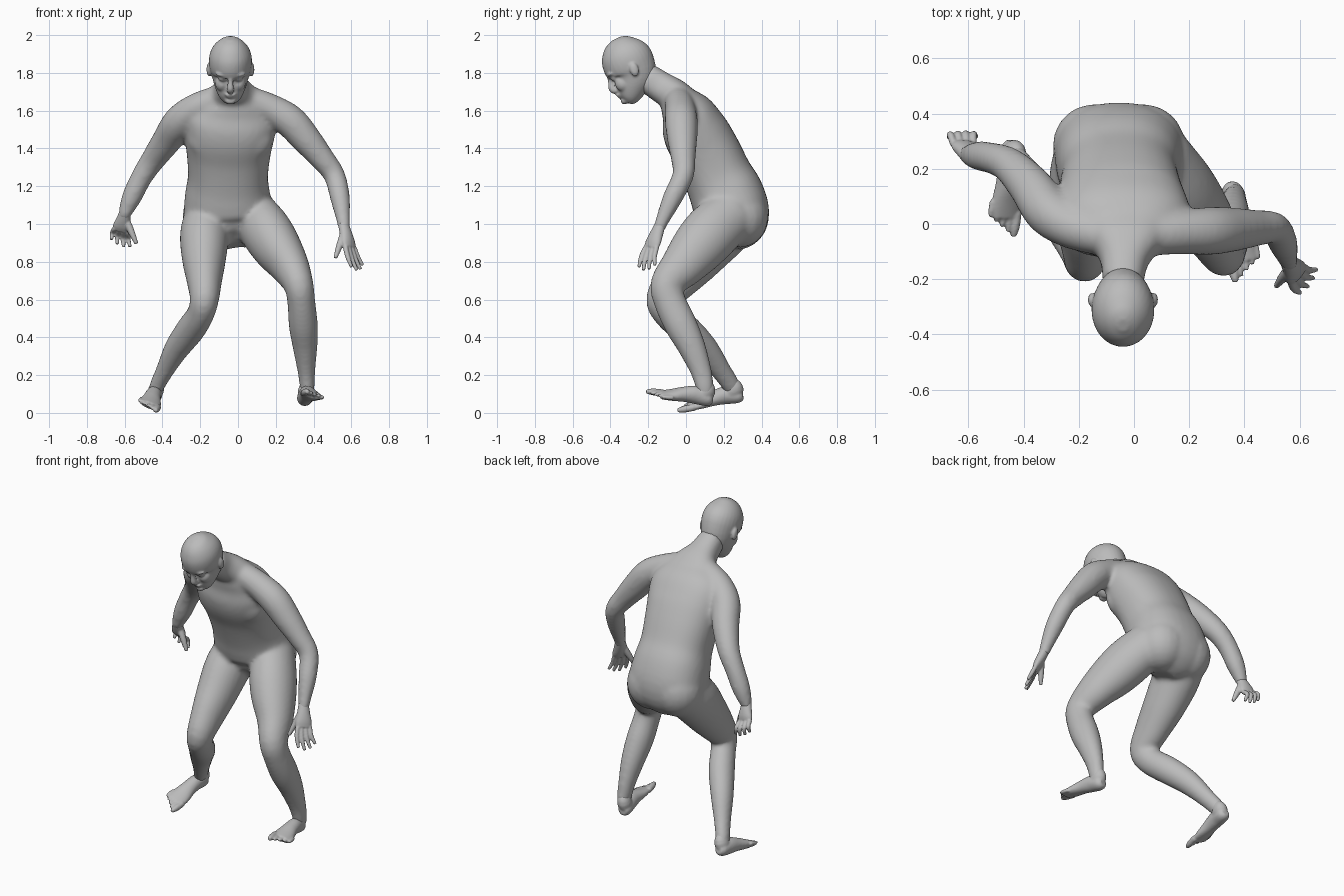
import bpy
import bmesh
import math
from mathutils import Matrix, Vector

cube = bpy.data.objects.get("Cube")
if cube:
    bpy.data.objects.remove(cube, do_unlink=True)

grey = bpy.data.materials.new("skin_grey")
grey.use_nodes = True
tone = (0.5, 0.5, 0.5, 1)
grey.diffuse_color = tone
grey.node_tree.nodes["Principled BSDF"].inputs["Base Color"].default_value = tone

X_AXIS = Vector((1, 0, 0))
IDENTITY = Matrix.Identity(4)


def spline(points, steps):
    """Catmull-Rom curve through points that hold position and two radii."""
    pts = [Vector(p) for p in points]
    pts = [pts[0] * 2 - pts[1]] + pts + [pts[-1] * 2 - pts[-2]]
    out = []
    for a, b, c, d in zip(pts, pts[1:], pts[2:], pts[3:]):
        for k in range(steps):
            t = k / steps
            out.append(b + (c - a) * (t / 2)
                       + (a * 2 - b * 5 + c * 4 - d) * (t * t / 2)
                       + (b * 3 - a - c * 3 + d) * (t ** 3 / 2))
    out.append(pts[-2])
    return out


def tube(bm, points, side=X_AXIS, power=2, steps=4, sides=24, matrix=IDENTITY):
    """Loft closed oval rings along a path; side is the direction of the first radius."""
    path = spline([p if len(p) > 4 else (*p, p[-1]) for p in points], steps)
    spots = [Vector(p[:3]) for p in path]
    rings = []
    for i, p in enumerate(path):
        along = (spots[min(i + 1, len(spots) - 1)] - spots[max(i - 1, 0)]).normalized()
        u = (side - along * side.dot(along)).normalized()
        v = along.cross(u)
        ring = []
        for k in range(sides):
            angle = math.tau * k / sides
            c, s = math.cos(angle), math.sin(angle)
            c = math.copysign(abs(c) ** (2 / power), c)
            s = math.copysign(abs(s) ** (2 / power), s)
            ring.append(bm.verts.new(matrix @ (spots[i] + u * p[3] * c + v * p[4] * s)))
        rings.append(ring)
    for low, high in zip(rings, rings[1:]):
        for k in range(sides):
            n = (k + 1) % sides
            bm.faces.new((low[k], low[n], high[n], high[k]))
    bm.faces.new(rings[0][::-1])
    bm.faces.new(rings[-1])


def blob(bm, centre, radii, tilt=0, matrix=IDENTITY):
    """Ellipsoid tilted about x."""
    place = (matrix @ Matrix.Translation(centre) @ Matrix.Rotation(math.radians(tilt), 4, "X")
             @ Matrix.Diagonal((*radii, 1)))
    bmesh.ops.create_uvsphere(bm, u_segments=20, v_segments=12, radius=1, matrix=place)


def finish(bm, name, voxel, rounds):
    """Fuse the overlapping volumes into one skin and soften it."""
    bmesh.ops.recalc_face_normals(bm, faces=bm.faces)
    mesh = bpy.data.meshes.new(name)
    bm.to_mesh(mesh)
    bm.free()
    mesh.materials.append(grey)
    obj = bpy.data.objects.new(name, mesh)
    bpy.context.collection.objects.link(obj)
    fuse = obj.modifiers.new("fuse", "REMESH")
    fuse.mode = "VOXEL"
    fuse.voxel_size = voxel
    fuse.use_smooth_shade = True
    soften = obj.modifiers.new("soften", "SMOOTH")
    soften.factor = 0.5
    soften.iterations = rounds


# Trunk from crotch to neck
body = bmesh.new()
tube(body, [
    (-.035, .225, .885, .06, .07), (-.045, .24, .945, .165, .15), (-.052, .25, 1.04, .23, .192),
    (-.055, .217, 1.15, .226, .196), (-.053, .17, 1.25, .212, .182), (-.05, .115, 1.37, .222, .177),
    (-.045, .053, 1.48, .24, .174), (-.035, .008, 1.575, .24, .149), (-.03, -.035, 1.64, .19, .11),
    (-.03, -.07, 1.685, .135, .09), (-.035, -.135, 1.727, .088, .082), (-.04, -.215, 1.78, .074, .078),
], power=2.3, sides=32)

# Chest and buttock muscles, mirrored about the trunk
for way in (-1, 1):
    blob(body, (way * .09 - .04, -.015, 1.45), (.135, .076, .125), 10)
    blob(body, (way * .09 - .055, .285, 1.035), (.15, .15, .16))

# Arms, each from collar to wrist
tube(body, [
    (.06, -.04, 1.655, .075), (.17, -.03, 1.61, .08), (.275, -.025, 1.545, .087), (.36, -.02, 1.45, .08),
    (.443, -.015, 1.35, .066), (.51, -.015, 1.258, .057), (.54, -.07, 1.14, .053), (.557, -.125, 1.02, .037),
    (.563, -.143, .97, .032)])
tube(body, [
    (-.12, -.04, 1.655, .075), (-.225, -.01, 1.61, .08), (-.31, .045, 1.54, .087), (-.375, .135, 1.445, .079),
    (-.45, .212, 1.34, .065), (-.512, .238, 1.245, .057), (-.563, .247, 1.14, .053), (-.597, .25, 1.06, .037),
    (-.602, .255, 1.03, .032)])

# Legs, each from hip to ankle
tube(body, [
    (.08, .25, 1.06, .12, .14), (.15, .14, .96, .135, .152), (.21, .06, .87, .128, .143),
    (.275, -.02, .775, .103, .118), (.32, -.1, .68, .08, .09), (.335, -.085, .59, .074, .085),
    (.345, -.03, .47, .077, .087), (.355, .03, .35, .066, .074), (.362, .08, .22, .047, .057),
    (.367, .1, .13, .039, .047), (.366, .1, .075, .026, .03)])
tube(body, [
    (-.165, .255, 1.02, .125, .145), (-.178, .155, .93, .13, .15), (-.18, .05, .81, .116, .133),
    (-.178, -.05, .7, .094, .113), (-.178, -.125, .6, .077, .088), (-.2, -.09, .52, .072, .08),
    (-.252, 0, .44, .076, .082), (-.325, .1, .34, .066, .072), (-.387, .185, .225, .048, .055),
    (-.432, .245, .135, .039, .047), (-.443, .26, .085, .026, .03)])
finish(body, "body", .012, 12)

# Head, built upright and then bowed forward
bow = Matrix.Translation((-.04, -.29, 1.83)) @ Matrix.Rotation(math.radians(28), 4, "X")
head = bmesh.new()
tube(head, [
    (0, -.105, -.157, .028, .026), (0, -.085, -.138, .056, .054), (0, -.05, -.095, .081, .088),
    (0, -.01, -.04, .1, .122), (0, -.003, .02, .113, .137), (0, -.002, .075, .11, .13),
    (0, 0, .12, .09, .104), (0, .003, .155, .056, .064), (0, .004, .171, .02, .024),
], sides=32, matrix=bow)
tube(head, [(0, -.124, .015, .012), (0, -.134, -.02, .014), (0, -.143, -.055, .019),
            (0, -.128, -.074, .018)], matrix=bow)
blob(head, (0, -.121, -.097), (.032, .021, .008), 0, bow)
blob(head, (0, -.117, -.111), (.027, .021, .008), 0, bow)
blob(head, (0, -.113, -.14), (.03, .022, .02), 0, bow)
for way in (-1, 1):
    blob(head, (way * .04, -.108, .02), (.04, .026, .014), 0, bow)
    blob(head, (way * .04, -.103, -.01), (.026, .022, .016), 0, bow)
    blob(head, (way * .045, -.075, -.055), (.036, .046, .045), 0, bow)
    blob(head, (way * .113, .008, -.018), (.014, .024, .038), -12, bow)
finish(head, "head", .006, 6)


def hand(name, wrist, knuckle, tip, across, thumb, curl):
    """Palm, four fingers and a thumb; across runs from first to last finger."""
    wrist, knuckle, tip, across, thumb, curl = map(Vector, (wrist, knuckle, tip, across, thumb, curl))
    across.normalize()
    bm = bmesh.new()
    start = wrist - (knuckle - wrist) * 0.2
    tube(bm, [(*start, .029, .027), (*wrist.lerp(knuckle, .3), .039, .028),
              (*wrist.lerp(knuckle, .7), .048, .025), (*knuckle, .047, .017)], across)
    for i, reach in enumerate((.9, 1.05, 1, .82)):
        spread = i - 1.5
        root = knuckle + across * spread * .024
        end = root.lerp(tip + across * spread * .036, reach)
        inner = root.lerp(knuckle.lerp(wrist, .4), .5)
        tube(bm, [(*inner, .012), (*root, .0135), (*(root.lerp(end, .5) + curl), .0128), (*end, .009)],
             across, sides=12)
    base = wrist.lerp(knuckle, .25) - across * .015
    tube(bm, [(*base, .02), (*base.lerp(thumb, .5), .018), (*thumb, .01)], across, sides=12)
    finish(bm, name, .005, 2)


hand("left_hand", (.563, -.143, .98), (.592, -.185, .875), (.638, -.21, .76),
     (.6, .78, 0), (.515, -.225, .82), (-.004, -.006, 0))
hand("right_hand", (-.602, .252, 1.045), (-.618, .29, .965), (-.622, .318, .887),
     (-.95, 0, .3), (-.537, .25, .895), (-.004, .022, .008))


def foot(name, heel, ball, across, outward, ankle):
    """Sole lofted from heel to ball, an ankle and five toes; across runs from big to small toe."""
    heel, ball, ankle = Vector(heel), Vector(ball), Vector(ankle)
    across = Vector(across).normalized()
    ahead = ball - heel
    rise = Vector((0, 0, 1))
    bm = bmesh.new()
    shape = [(-.1, 0, .024, .024), (0, 0, .04, .04), (.25, .014, .043, .048), (.5, .012, .046, .04),
             (.75, .003, .056, .03), (1, -.003, .058, .019)]
    tube(bm, [(*(heel + ahead * t + rise * lift), wide, tall) for t, lift, wide, tall in shape], across)
    tube(bm, [(*ankle, .03, .037), (*ankle.lerp(heel, .5), .041, .05),
              (*(heel + ahead * .15), .038, .052)], across)
    for i in range(5):
        size = .0185 if i == 0 else .0135 - i * .0005
        root = ball + across * (i - 1.8) * .0245 - ahead * (.08 + .04 * i)
        end = root + ahead * (.36 - .03 * i) + across * outward
        tube(bm, [(*root, size), (*root.lerp(end, .6), size), (*end, size * .6)], across, sides=12)
    finish(bm, name, .0055, 4)


foot("left_foot", (.352, .115, .075), (.395, -.135, .098), (1, .15, -.25), .004, (.366, .098, .16))
foot("right_foot", (-.442, .275, .092), (-.467, .025, .042), (-1, 0, .4), .004, (-.422, .235, .16))
